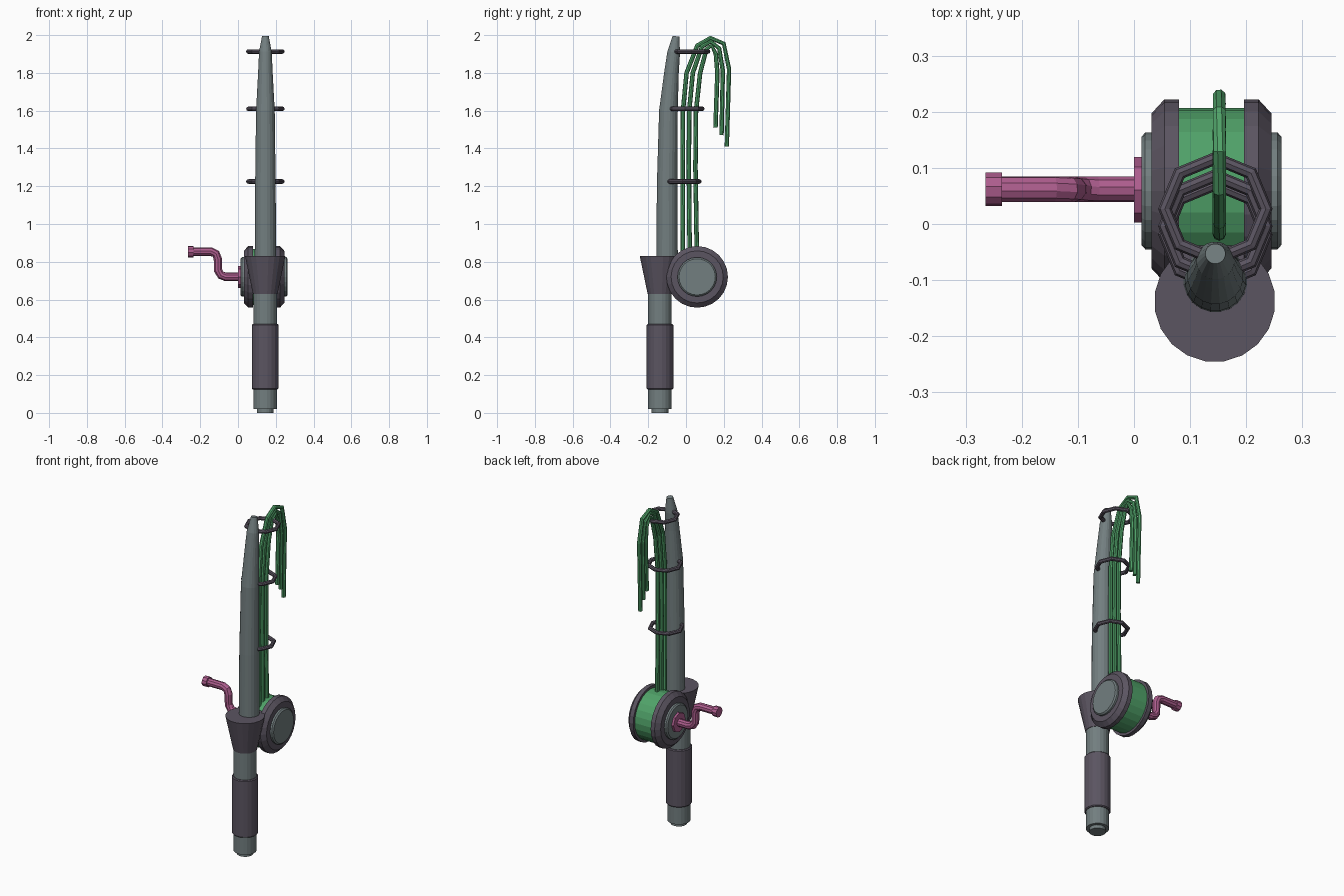
import bpy, bmesh, math
from mathutils import Vector

if "Cube" in bpy.data.objects:
    bpy.data.objects.remove(bpy.data.objects["Cube"])


def material(name, rgb):
    m = bpy.data.materials.new(name)
    m.diffuse_color = (*rgb, 1)
    m.use_nodes = True
    m.node_tree.nodes["Principled BSDF"].inputs["Base Color"].default_value = m.diffuse_color
    return m


STEEL = material("steel", (0.17, 0.21, 0.215))
DARK = material("dark", (0.105, 0.09, 0.12))
GREEN = material("green", (0.08, 0.36, 0.14))
PINK = material("pink", (0.42, 0.11, 0.27))


def sweep(name, pts, radii, sides, mat, axis=None, smooth=True):
    """Capped round sweep through pts; a fixed axis makes it a lathe."""
    pts = [Vector(p) for p in pts]
    if not isinstance(radii, (list, tuple)):
        radii = [radii] * len(pts)
    bm = bmesh.new()
    rings = []
    n = len(pts)
    u = None
    for i, (p, r) in enumerate(zip(pts, radii)):
        if axis:
            d = Vector(axis)
            k = 1
        else:
            a = (pts[i] - pts[i - 1]).normalized() if i else None
            b = (pts[i + 1] - pts[i]).normalized() if i < n - 1 else None
            d = ((a or b) + (b or a)).normalized()
        if u is None:
            u = d.orthogonal()
        u = (u - d * u.dot(d)).normalized()
        v = d.cross(u)
        rings.append([bm.verts.new(p + r * (math.cos(t) * u + math.sin(t) * v))
                      for t in (2 * math.pi * j / sides for j in range(sides))])
    for a, b in zip(rings, rings[1:]):
        for j in range(sides):
            k = (j + 1) % sides
            bm.faces.new((a[j], a[k], b[k], b[j]))
    bm.faces.new(rings[0][::-1])
    bm.faces.new(rings[-1])
    bmesh.ops.recalc_face_normals(bm, faces=bm.faces)
    me = bpy.data.meshes.new(name)
    bm.to_mesh(me)
    bm.free()
    me.materials.append(mat)
    ob = bpy.data.objects.new(name, me)
    bpy.context.collection.objects.link(ob)
    return ob


RX, RY = 0.144, -0.138        # lower rod axis
CX, CY, CZ = 0.138, 0.059, 0.72   # reel centre


def upright(name, profile, sides, mat):
    return sweep(name, [(RX, RY, z) for z, r in profile],
                 [r for z, r in profile], sides, mat, (0, 0, 1))


def reel_part(name, profile, sides, mat):
    return sweep(name, [(x, CY, CZ) for x, r in profile],
                 [r for x, r in profile], sides, mat, (1, 0, 0))


# Rod: butt, grip, reel seat, bent tapering blank
upright("rod_butt", [(0, 0.045), (0.02, 0.045), (0.02, 0.063), (0.75, 0.063)], 20, STEEL)
upright("grip", [(0.125, 0.067), (0.13, 0.072), (0.465, 0.072), (0.47, 0.067)], 20, DARK)
upright("reel_seat", [(0.63, 0.066), (0.83, 0.108)], 20, DARK)
blank = [(-0.1, 0.7, 0.058), (-0.1, 1.2, 0.055), (-0.093, 1.6, 0.05),
         (-0.077, 1.8, 0.039), (-0.065, 1.91, 0.034), (-0.053, 1.994, 0.018)]
sweep("rod_blank", [(0.145, y, z) for y, z, r in blank],
      [r for y, z, r in blank], 20, STEEL)

# Line guides
for i, (y, z) in enumerate([(0.027, 1.913), (-0.004, 1.61), (-0.019, 1.225)]):
    bpy.ops.mesh.primitive_torus_add(location=(0.145, y, z), rotation=(0, 0, 0),
                                     major_segments=8, minor_segments=8,
                                     major_radius=0.09, minor_radius=0.012)
    bpy.context.object.name = f"line_guide_{i + 1}"
    bpy.context.object.data.materials.append(DARK)

# Reel: spool, two flanges and two side discs
reel_part("spool", [(0.06, 0.148), (0.216, 0.148)], 24, GREEN)
for side, s in (("left", -1), ("right", 1)):
    reel_part(f"flange_{side}", [(CX + s * o, r) for o, r in
              ((0.058, 0.163), (0.084, 0.163), (0.107, 0.138))], 24, DARK)
    reel_part(f"side_disc_{side}", [(CX + s * o, r) for o, r in
              ((0.1, 0.104), (0.118, 0.104), (0.125, 0.096))], 24, STEEL)

# Crank
sweep("crank_hub", [(0.02, 0.061, CZ), (0, 0.061, CZ)], 0.058, 8, PINK, (1, 0, 0))
crank = [(0.01, 0.72), (-0.065, 0.72), (-0.09, 0.729), (-0.105, 0.753),
         (-0.107, 0.815), (-0.117, 0.842), (-0.142, 0.853), (-0.245, 0.853)]
sweep("crank_arm", [(x, 0.062, z) for x, z in crank], 0.023, 10, PINK)
sweep("crank_knob", [(-0.235, 0.062, 0.853), (-0.265, 0.062, 0.853)], 0.03, 10, PINK, (1, 0, 0))

# Fishing lines arcing over the tip
lines = [
    [(-0.016, 0.8), (-0.018, 1.3), (-0.016, 1.6), (0.003, 1.8), (0.06, 1.945),
     (0.13, 1.985), (0.2, 1.955), (0.228, 1.82), (0.216, 1.41)],
    [(0.02, 0.8), (0.015, 1.3), (0.017, 1.6), (0.036, 1.8), (0.085, 1.94),
     (0.132, 1.965), (0.176, 1.93), (0.195, 1.81), (0.188, 1.47)],
    [(0.058, 0.8), (0.05, 1.3), (0.053, 1.6), (0.075, 1.8), (0.108, 1.925),
     (0.135, 1.945), (0.158, 1.9), (0.166, 1.8), (0.156, 1.51)],
]
for i, path in enumerate(lines):
    sweep(f"fishing_line_{i + 1}", [(0.152, y, z) for y, z in path], 0.012, 8, GREEN)
